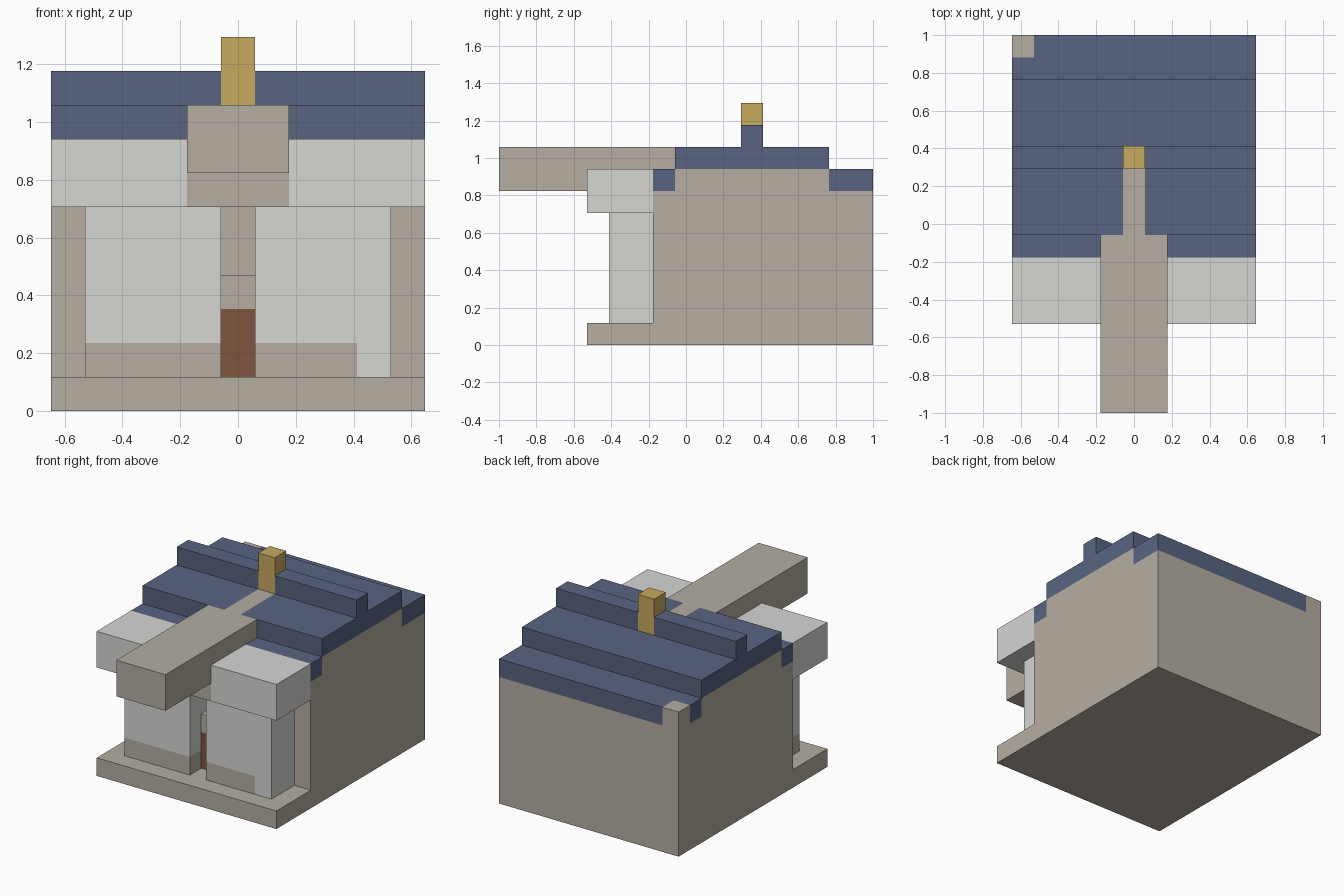
import bpy, bmesh
from mathutils import Matrix, Vector

if "Cube" in bpy.data.objects:
    bpy.data.objects.remove(bpy.data.objects["Cube"])

U = 2 / 17  # size of one block


def material(name, rgb):
    m = bpy.data.materials.new(name)
    m.diffuse_color = (*rgb, 1)
    m.use_nodes = True
    m.node_tree.nodes["Principled BSDF"].inputs["Base Color"].default_value = m.diffuse_color
    return m


STONE = material("stone", (0.46, 0.42, 0.36))
PLASTER = material("plaster", (0.67, 0.68, 0.65))
SLATE = material("slate", (0.098, 0.127, 0.216))
WOOD = material("wood", (0.216, 0.089, 0.048))
GOLD = material("gold", (0.58, 0.40, 0.117))


def part(name, mat, *boxes):
    """One object from boxes given in block units: x0, x1, y0, y1, z0, z1."""
    bm = bmesh.new()
    for x0, x1, y0, y1, z0, z1 in boxes:
        centre = Vector(((x0 + x1 - 11) / 2, (y0 + y1 - 17) / 2, (z0 + z1) / 2)) * U
        size = Vector((x1 - x0, y1 - y0, z1 - z0)) * U
        bmesh.ops.create_cube(bm, size=1, matrix=Matrix.Translation(centre) @ Matrix.Diagonal((*size, 1)))
    mesh = bpy.data.meshes.new(name)
    bm.to_mesh(mesh)
    bm.free()
    mesh.materials.append(mat)
    bpy.context.collection.objects.link(bpy.data.objects.new(name, mesh))


def both(x0, x1, *rest):
    """A box and its mirror image across the middle."""
    return [(x0, x1, *rest), (11 - x1, 11 - x0, *rest)]


# Main hall, with raised gable and the exposed rear corner
part("hall", STONE, (0, 11, 7, 17, 0, 7), (0, 11, 8, 15, 7, 8), (0, 1, 16, 17, 7, 8))
part("porch_floor", STONE, (0, 11, 4, 7, 0, 1))

# Front wall panels with stone skirting
part("front_panels", PLASTER, *both(1, 5, 5, 7, 2, 6), (9, 10, 5, 7, 1, 2))
part("skirting", STONE, (1, 5, 5, 7, 1, 2), (6, 9, 5, 7, 1, 2))

# Doorway
part("door", WOOD, (5, 6, 6, 7, 1, 3))
part("door_lintel", STONE, (5, 6, 6, 7, 3, 4))

# Overhanging blocks above the porch
part("overhang", PLASTER, *both(0, 4, 4, 7, 6, 8))
part("overhang_centre", STONE, (4, 7, 4, 7, 6, 7))

# Long beam running forward, with a narrow tail set into the roof
part("beam", STONE, (4, 7, 0, 8, 7, 9), (5, 6, 8, 11, 8, 9))

# Stepped roof
part("front_eave", SLATE, *both(0, 4, 7, 8, 7, 8))
part("upper_roof", SLATE, *both(0, 5, 8, 11, 8, 9), (0, 11, 11, 15, 8, 9))
part("rear_eave", SLATE, (0, 11, 15, 16, 7, 8), (1, 11, 16, 17, 7, 8))
part("ridge", SLATE, *both(0, 5, 11, 12, 9, 10))
part("finial", GOLD, (5, 6, 11, 12, 9, 11))
